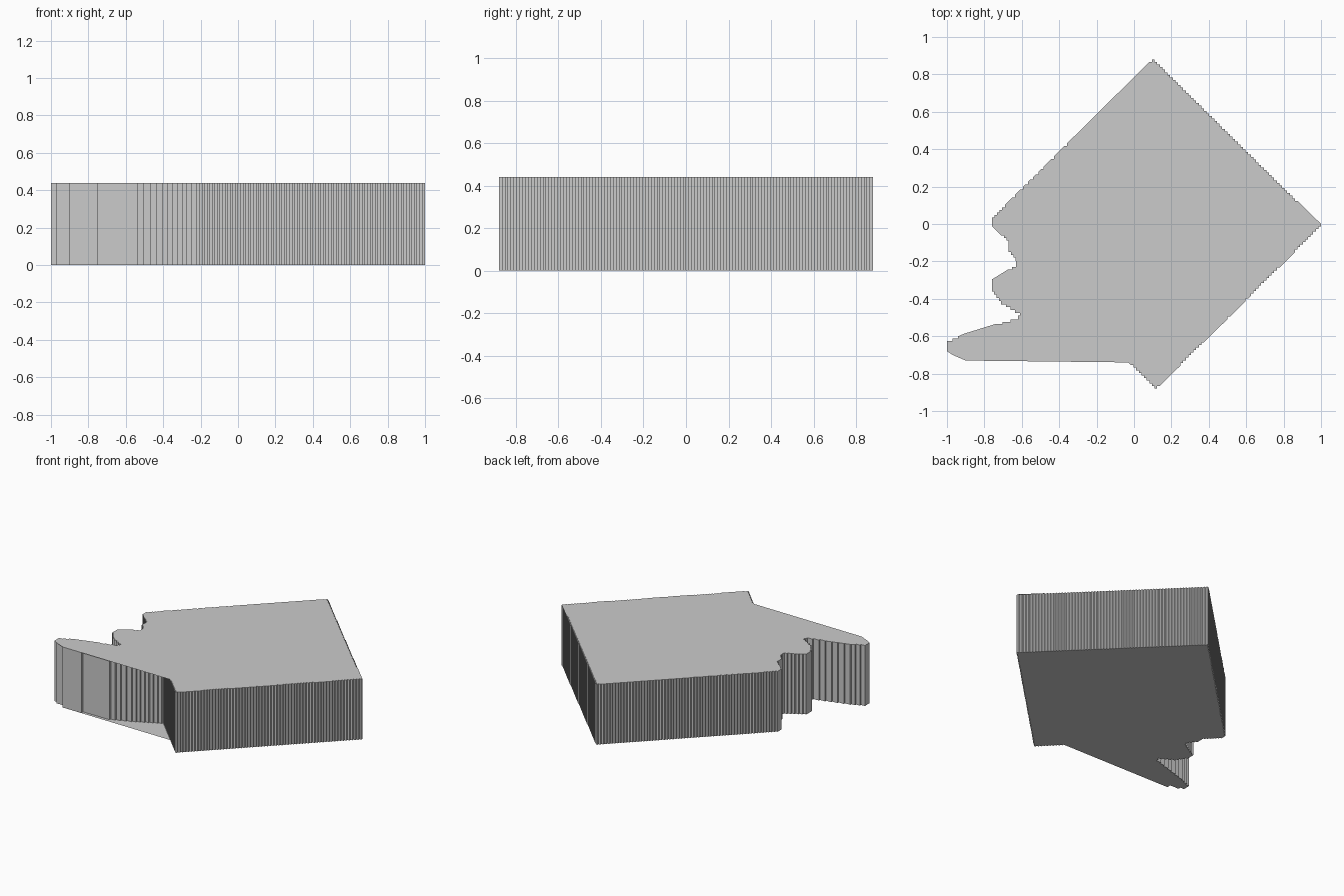
import bpy, bmesh

if "Cube" in bpy.data.objects:
    bpy.data.objects.remove(bpy.data.objects["Cube"])

HEIGHT = 0.44
PITCH = 1.76 / 128  # size of one stair step in the outline

# Visible outline, counter-clockwise, from one end of the straight lip to the other
OUTLINE = [(-0.03, -0.74), (0.11, -0.88), (1.0, 0.0), (0.11, 0.88),
           (-0.76, 0.02), (-0.76, -0.01), (-0.67, -0.10), (-0.67, -0.15),
           (-0.62, -0.21), (-0.63, -0.23), (-0.76, -0.31), (-0.76, -0.36),
           (-0.71, -0.43), (-0.61, -0.49), (-0.62, -0.51), (-0.91, -0.60),
           (-1.0, -0.64), (-1.0, -0.68), (-0.97, -0.70), (-0.90, -0.72),
           (-0.90, -0.73)]
# Wall set back beneath the straight lip of the top and bottom faces
RECESS = [(-0.90, -0.73), (-0.75, -0.71), (-0.57, -0.71), (-0.40, -0.64),
          (-0.22, -0.55), (-0.03, -0.74)]


def stairs(points):
    """Turn sloping segments into small axis-aligned steps."""
    path = [points[0]]
    for (x0, y0), (x1, y1) in zip(points, points[1:]):
        dx, dy = x1 - x0, y1 - y0
        n = max(1, round(min(abs(dx), abs(dy)) / PITCH))
        for i in range(n):
            x = x0 + dx * (i + 1) / n
            for p in ((x, y0 + dy * i / n), (x, y0 + dy * (i + 1) / n)):
                if abs(p[0] - path[-1][0]) + abs(p[1] - path[-1][1]) > 1e-6:
                    path.append(p)
    return path


bm = bmesh.new()
rim = stairs(OUTLINE)
loop = rim + stairs(RECESS)[1:-1]
low = [bm.verts.new((x, y, 0)) for x, y in loop]
high = [bm.verts.new((x, y, HEIGHT)) for x, y in loop]

# Stepped side walls, including the recess
for i in range(len(loop)):
    j = (i + 1) % len(loop)
    bm.faces.new((low[i], low[j], high[j], high[i]))

# Flat top and bottom, spanning straight across the recess
k = len(rim)
caps = [bm.faces.new(high[:k]), bm.faces.new(low[:k][::-1])]
bmesh.ops.triangulate(bm, faces=caps)

mesh = bpy.data.meshes.new("notched_slab")
bm.to_mesh(mesh)
bm.free()
slab = bpy.data.objects.new("notched_slab", mesh)
bpy.context.collection.objects.link(slab)
